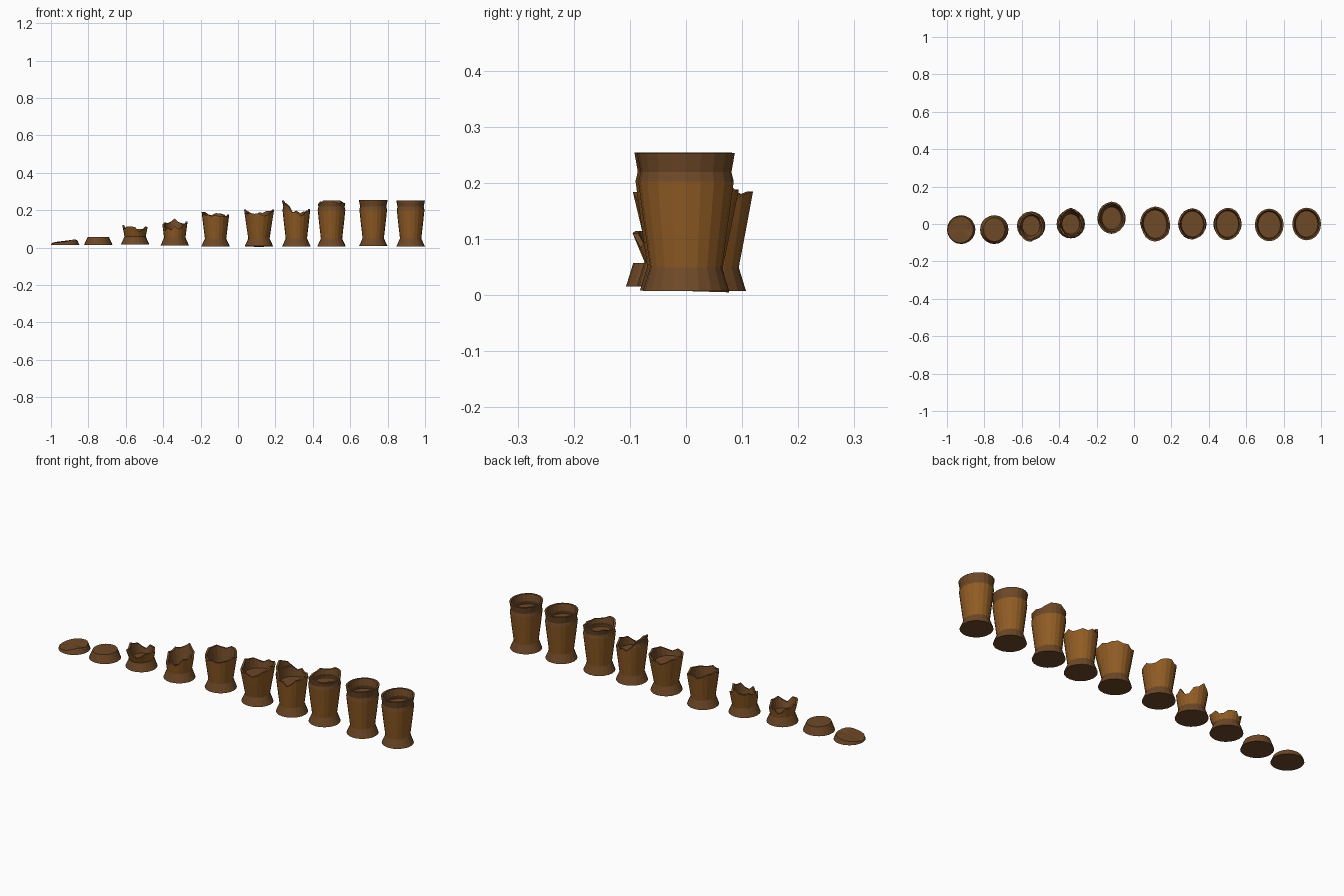
import bpy, bmesh, math

if "Cube" in bpy.data.objects:
    bpy.data.objects.remove(bpy.data.objects["Cube"])

def material(name, rgb):
    m = bpy.data.materials.new(name)
    m.diffuse_color = (*rgb, 1)
    m.use_nodes = True
    m.node_tree.nodes["Principled BSDF"].inputs["Base Color"].default_value = m.diffuse_color
    return m

TRIM = material("dull brown", (0.155, 0.065, 0.02))
WALL = material("warm brown", (0.28, 0.107, 0.018))
N = 20

# outer profile of a whole pot: height, x radius, y radius
PROFILE = [(0.0, .076, .077), (.042, .057, .064), (.12, .066, .075), (.195, .074, .085),
           (.212, .070, .081), (.246, .077, .087)]

def radii(z):
    for (z0, a0, b0), (z1, a1, b1) in zip(PROFILE, PROFILE[1:]):
        if z <= z1:
            t = (z - z0) / (z1 - z0)
            return a0 + (a1 - a0) * t, b0 + (b1 - b0) * t
    return PROFILE[-1][1:]

def sample(values, i):
    """Break height around the pot, blended between the given values."""
    p = i / N * len(values)
    k = int(p)
    a, b = values[k % len(values)], values[(k + 1) % len(values)]
    return a + (b - a) * (p - k)

def pot(name, x, y, z, heights, floor, lean=0.0, lean_dir=270, tilt=0.0, jag=0.0):
    bm = bmesh.new()
    cols = []
    for i in range(N):
        ang = 2 * math.pi * i / N
        h = sample(heights, i) + jag * (1, -.7, .2, -1, .6)[(i * 3) % 5]
        h = min(max(h, .004), .246)
        out = lean * max(.25, math.cos(ang - math.radians(lean_dir)))

        def vert(zz, inset):
            rx, ry = radii(zz)
            d = out * max(0, zz - .042) - inset
            return bm.verts.new(((rx + d) * math.cos(ang), (ry + d) * math.sin(ang), zz))
        col = [vert(min(p[0], h), 0) for p in PROFILE]
        if floor:                                   # hollow inside
            for zz in (.246, .212, .195, floor):
                col.append(vert(max(min(zz, h), min(floor, h)), .010))
        cols.append(col)
    for i in range(N):                              # walls
        a, b = cols[i], cols[(i + 1) % N]
        for k in range(len(a) - 1):
            f = bm.faces.new((a[k], b[k], b[k + 1], a[k + 1]))
            f.material_index = 1 if k in (1, 2) else 0
    bm.faces.new([c[0] for c in reversed(cols)])    # underside
    if floor:
        bm.faces.new([c[-1] for c in cols])         # inner floor
    else:
        mid = bm.verts.new((0, 0, sum(c[-1].co.z for c in cols) / N))
        for i in range(N):
            bm.faces.new((cols[i][-1], cols[(i + 1) % N][-1], mid))
    bmesh.ops.remove_doubles(bm, verts=bm.verts, dist=.0004)
    bmesh.ops.recalc_face_normals(bm, faces=bm.faces)
    me = bpy.data.meshes.new(name)
    bm.to_mesh(me)
    bm.free()
    me.materials.append(TRIM)
    me.materials.append(WALL)
    ob = bpy.data.objects.new(name, me)
    ob.location = (x, y, z)
    ob.rotation_euler.x = tilt
    bpy.context.collection.objects.link(ob)

# remains of the foot only
pot("foot_shard", -.924, -.03, .015, [.024, .028, .022, .016, .008, .012, .016, .030], 0)
pot("foot_stump", -.747, -.03, .015, [.042], 0)

# broken pots with jagged walls
pot("broken_pot_low", -.55, -.01, .017,
    [.085, .075, .08, .07, .085, .095, .09, .095, .075, .09], .042, .28, 280, 0, .008)
pot("broken_pot_short", -.338, .0, .012,
    [.115, .10, .12, .14, .115, .10, .09, .08, .10, .11], .042, .08, 90, 0, .014)
pot("broken_pot_half", -.12, .03, .007,
    [.165, .16, .175, .17, .18, .178, .172, .16, .165, .16], .08, .05, 90, 0, .005)
pot("broken_pot_leaning", .112, .0, .007,
    [.19, .195, .18, .175, .185, .19, .175, .17, .165, .18], .14, .14, 285, -.03, .006)
pot("broken_pot_spike", .312, .0, .007,
    [.19, .185, .175, .19, .22, .246, .235, .18, .17, .185], .15, 0, 0, 0, .009)
pot("chipped_pot", .5, .0, .007,
    [.225, .24, .246, .24, .235, .22, .235, .246, .24, .23], .19, 0, 0, 0, .006)

# whole pots
pot("whole_pot_left", .723, -.005, .008, [.246], .195)
pot("whole_pot_right", .923, .0, .007, [.246], .195)
